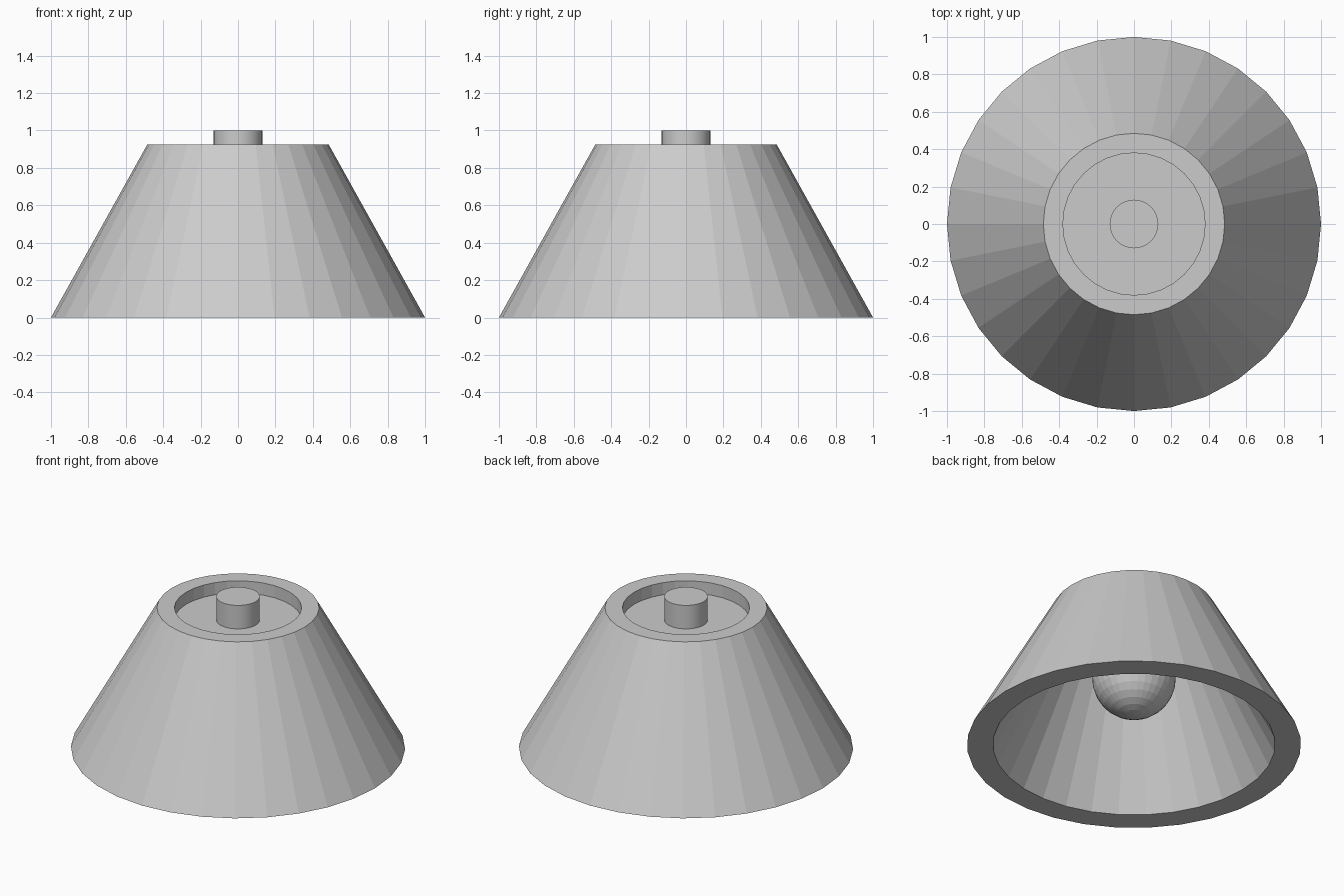
import bpy, bmesh, math

if "Cube" in bpy.data.objects:
    bpy.data.objects.remove(bpy.data.objects["Cube"])

SIDES = 32


def lathe(name, profile, sides=SIDES):
    """Revolve an (r, z) profile around z; points with r = 0 become poles."""
    bm = bmesh.new()
    rings = []
    for r, z in profile:
        if r == 0:
            rings.append([bm.verts.new((0, 0, z))] * sides)
        else:
            rings.append([bm.verts.new((r * math.cos(a), r * math.sin(a), z))
                          for a in (2 * math.pi * i / sides for i in range(sides))])
    for lower, upper in zip(rings, rings[1:]):
        for i in range(sides):
            j = (i + 1) % sides
            bm.faces.new(list(dict.fromkeys((lower[i], lower[j], upper[j], upper[i]))))
    bmesh.ops.recalc_face_normals(bm, faces=bm.faces)
    mesh = bpy.data.meshes.new(name)
    bm.to_mesh(mesh)
    bm.free()
    obj = bpy.data.objects.new(name, mesh)
    bpy.context.collection.objects.link(obj)
    return obj


# Thick conical shade: recessed top plate, hollow underneath
lathe("shade", [(0, 0.82), (0.43, 0.82), (0.845, 0), (1, 0),
                (0.485, 0.925), (0.38, 0.925), (0.38, 0.845), (0, 0.845)])

# Mounting stem through the top plate down to the bulb
bpy.ops.mesh.primitive_cylinder_add(vertices=SIDES, radius=0.13, depth=0.36,
                                    location=(0, 0, 0.82))
stem = bpy.context.object
stem.name = "stem"
bpy.ops.object.shade_smooth_by_angle(angle=math.radians(40))

# Round bulb under the shade
bpy.ops.mesh.primitive_uv_sphere_add(segments=32, ring_count=16, radius=0.25,
                                     location=(0, 0, 0.456))
bpy.context.object.name = "bulb"
